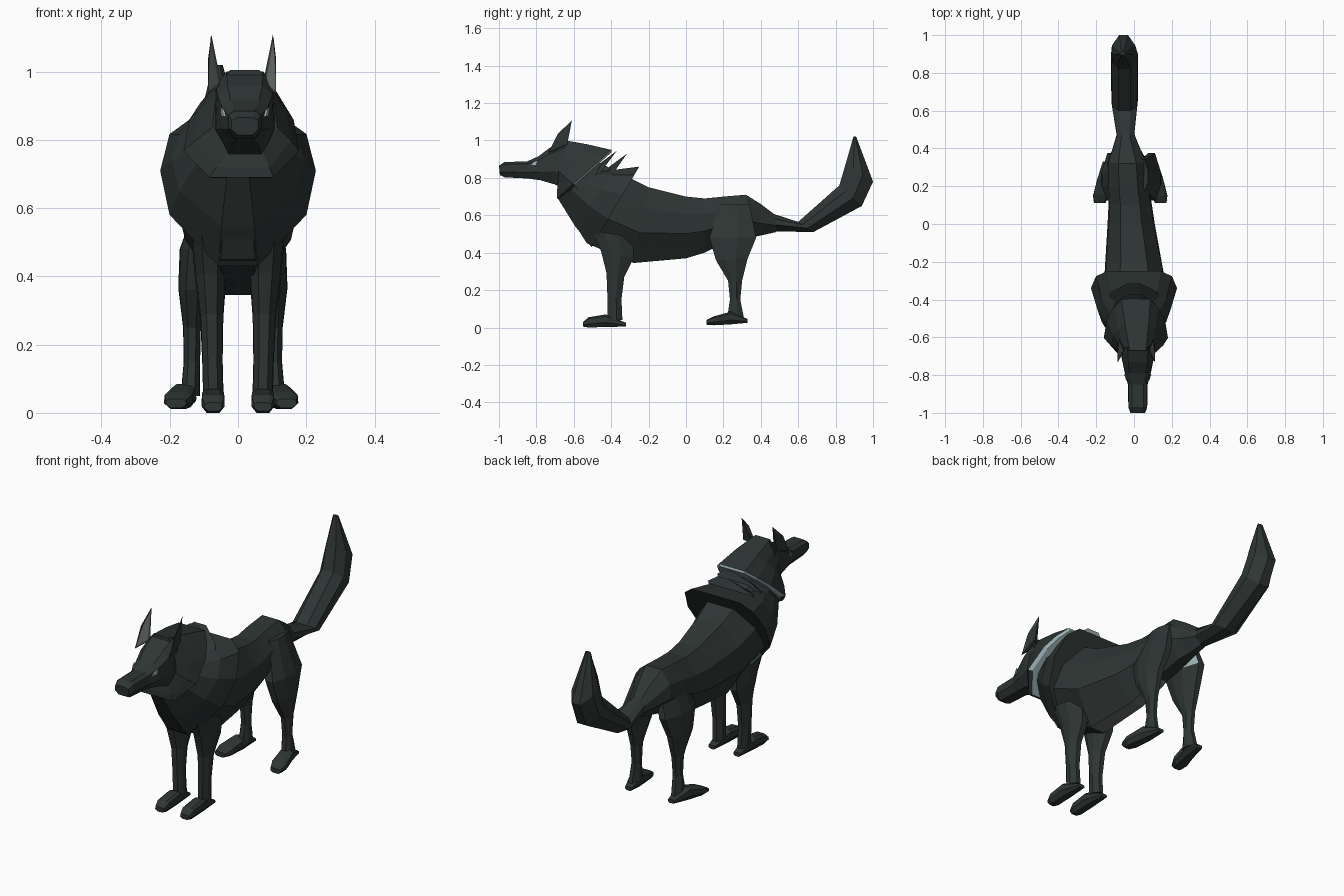
import bpy
import bmesh
from mathutils import Vector

old = bpy.data.objects.get("Cube")
if old:
    bpy.data.objects.remove(old, do_unlink=True)


def make_material(name, red, green, blue):
    mat = bpy.data.materials.new(name)
    mat.use_nodes = True
    colour = (red, green, blue, 1)
    mat.diffuse_color = colour
    shader = mat.node_tree.nodes["Principled BSDF"]
    shader.inputs["Base Color"].default_value = colour
    shader.inputs["Roughness"].default_value = 0.9
    return mat


dark_fur = make_material("dark fur", .027, .036, .034)
pale_fur = make_material("pale fur lining", .36, .47, .5)
grey_fur = make_material("grey fur", .13, .15, .143)
eye_pale = make_material("pale eye", .4, .46, .45)

# Cross-sections: (position from top to bottom, share of the half width)
ROUND = [(0, .45), (.28, .95), (.62, 1), (1, .38)]
KEEL = [(0, .45), (.28, .95), (.6, 1), (1, .28)]
BOXY = [(0, .6), (.15, .95), (.65, 1), (1, .55)]
RIDGE = [(0, .2), (.2, .7), (.6, 1), (1, .45)]
CAPE = [(0, .45), (.15, .7), (.35, .9), (.7, 1), (1, .55)]
RUFF = [(0, .62), (.1, .88), (.35, 1), (.65, .88), (1, .25)]


def finish(name, bm, mats):
    mesh = bpy.data.meshes.new(name)
    bm.to_mesh(mesh)
    bm.free()
    for mat in mats:
        mesh.materials.append(mat)
    obj = bpy.data.objects.new(name, mesh)
    bpy.context.collection.objects.link(obj)


def loft(name, rows, shape=ROUND, mats=(dark_fur,), side=1, shift=0, paint=None):
    """Each row: upper y, upper z, lower y, lower z, centre x, half width."""
    bm = bmesh.new()
    rings = []
    for y0, z0, y1, z1, cx, half in rows:
        upper, lower = Vector((0, y0, z0)), Vector((0, y1, z1))
        outline = shape + [(t, -w) for t, w in reversed(shape)]
        ring = []
        for t, w in outline:
            point = upper.lerp(lower, t)
            point.x = shift + side * cx + w * half
            ring.append(bm.verts.new(point))
        rings.append(ring)
    for a, b in zip(rings, rings[1:]):
        for i in range(len(a)):
            j = (i + 1) % len(a)
            bm.faces.new((a[i], a[j], b[j], b[i]))
    bm.faces.new(rings[0])
    bm.faces.new(rings[-1])
    bmesh.ops.recalc_face_normals(bm, faces=bm.faces)
    if paint:
        for face in bm.faces:
            face.material_index = int(paint(face))
    finish(name, bm, mats)


def is_belly(face):
    centre = face.calc_center_median()
    return face.normal.z < -.8 and -.3 < centre.y < .16


def faces_rear(face):
    return face.normal.y > .35


# Torso with a keeled chest and a paler belly
loft("torso", [
    (-.55, .93, -.675, .705, .01, .1),
    (-.42, .86, -.605, .57, 0, .15),
    (-.3, .8, -.53, .45, 0, .175),
    (-.2, .75, -.28, .345, 0, .155),
    (0, .7, 0, .37, -.015, .125),
    (.1, .69, .1, .4, -.02, .115),
    (.2, .7, .18, .44, -.03, .11),
    (.32, .71, .34, .48, -.035, .105),
    (.4, .66, .39, .49, -.04, .075),
    (.48, .6, .48, .51, -.045, .045),
], shape=KEEL, mats=(dark_fur, grey_fur), paint=is_belly)

# Bushy upturned tail
loft("tail", [
    (.46, .61, .46, .515, -.045, .045),
    (.6, .565, .68, .51, -.05, .07),
    (.82, .76, .94, .65, -.05, .072),
    (.855, .88, 1, .78, -.055, .062),
    (.895, 1.02, .91, 1.02, -.06, .015),
])

# Head and muzzle
loft("head", [
    (-1, .865, -.995, .815, .02, .04),
    (-.97, .885, -.97, .803, .02, .05),
    (-.85, .888, -.85, .797, .02, .052),
    (-.79, .915, -.78, .788, .02, .07),
    (-.73, .96, -.7, .765, .02, .085),
    (-.65, 1, -.65, .74, .02, .09),
], shape=BOXY)

# Flared cape of fur behind the head, with a pale rim and underside
LINED = (dark_fur, pale_fur)
loft("neck_cape", [
    (-.67, 1.005, -.685, .765, .02, .095),
    (-.53, .98, -.69, .72, .015, .14),
    (-.4, .95, -.69, .69, .01, .17),
    (-.397, .938, -.675, .688, .01, .152),
], shape=CAPE, mats=LINED, paint=faces_rear)

# Overlapping collars that stand off the neck
loft("upper_collar", [
    (-.45, .885, -.61, .68, .005, .11),
    (-.37, .945, -.59, .65, .005, .145),
], shape=RIDGE, mats=LINED, paint=faces_rear)
loft("middle_collar", [
    (-.41, .86, -.57, .65, 0, .14),
    (-.315, .93, -.54, .61, 0, .175),
], shape=RIDGE, mats=LINED, paint=faces_rear)

# Wide shoulder ruff that runs down into the chest
loft("shoulder_ruff", [
    (-.48, .83, -.685, .69, 0, .13),
    (-.37, .845, -.595, .545, 0, .195),
    (-.25, .86, -.505, .43, 0, .228),
], shape=RUFF)


def ear(name, side):
    bm = bmesh.new()
    centre = .012
    spots = [(.06, -.665, .96), (.1, -.735, .935), (.1, -.685, 1.035),
             (.09, -.61, 1.108), (.098, -.635, .98)]
    inner, outer, bulge, tip, back = [
        bm.verts.new((centre + side * x, y, z)) for x, y, z in spots]
    hollow = bm.faces.new((inner, outer, bulge, tip))
    bm.faces.new((outer, back, tip, bulge))
    bm.faces.new((back, inner, tip))
    bm.faces.new((inner, back, outer))
    bmesh.ops.recalc_face_normals(bm, faces=bm.faces)
    bmesh.ops.inset_region(bm, faces=[hollow], thickness=.012, depth=-.003)
    hollow.material_index = 1
    finish(name, bm, (dark_fur, grey_fur))


def eye(name, side):
    # Flat almond lying on the slanted side of the face
    bm = bmesh.new()
    corners = []
    for y, z in ((-.828, .868), (-.812, .888), (-.795, .893), (-.803, .87)):
        x = .02 + side * (.054 + (y + .85) / 3)
        corners.append(bm.verts.new((x, y, z)))
    plate = bm.faces.new(corners)
    push = bmesh.ops.extrude_face_region(bm, geom=[plate])
    moved = [v for v in push["geom"] if isinstance(v, bmesh.types.BMVert)]
    bmesh.ops.translate(bm, verts=moved, vec=(-side * .006, 0, 0))
    bmesh.ops.recalc_face_normals(bm, faces=bm.faces)
    finish(name, bm, (eye_pale,))


# Limb sections for one side
front_leg = [
    (-.5, .52, -.28, .48, .085, .05),
    (-.455, .41, -.28, .37, .08, .045),
    (-.425, .29, -.33, .27, .077, .034),
    (-.42, .16, -.345, .15, .075, .03),
    (-.42, .04, -.34, .04, .072, .03),
]
front_paw = [
    (-.55, .03, -.55, .005, .073, .026),
    (-.52, .055, -.52, 0, .073, .034),
    (-.43, .07, -.43, .003, .073, .034),
    (-.32, .025, -.32, .005, .073, .02),
]
hind_leg = [
    (.18, .66, .34, .66, .06, .03),
    (.125, .48, .375, .48, .108, .048),
    (.16, .36, .33, .37, .12, .04),
    (.225, .25, .3, .25, .12, .026),
    (.235, .15, .29, .15, .12, .024),
    (.22, .05, .31, .05, .125, .028),
]
hind_paw = [
    (.11, .04, .11, .015, .162, .03),
    (.15, .06, .15, .012, .155, .042),
    (.24, .085, .24, .017, .138, .036),
    (.33, .045, .33, .025, .125, .02),
]

for label, side in (("left", 1), ("right", -1)):
    def is_inner_thigh(face):
        high = .5 < face.calc_center_median().z < .64
        return high and face.normal.x * side < -.7

    ear(label + "_ear", side)
    eye(label + "_eye", side)
    loft(label + "_front_leg", front_leg, side=side)
    loft(label + "_front_paw", front_paw, shape=BOXY, side=side)
    loft(label + "_hind_leg", hind_leg, side=side, shift=-.015,
         mats=LINED, paint=is_inner_thigh)
    loft(label + "_hind_paw", hind_paw, shape=BOXY, side=side, shift=-.02)
